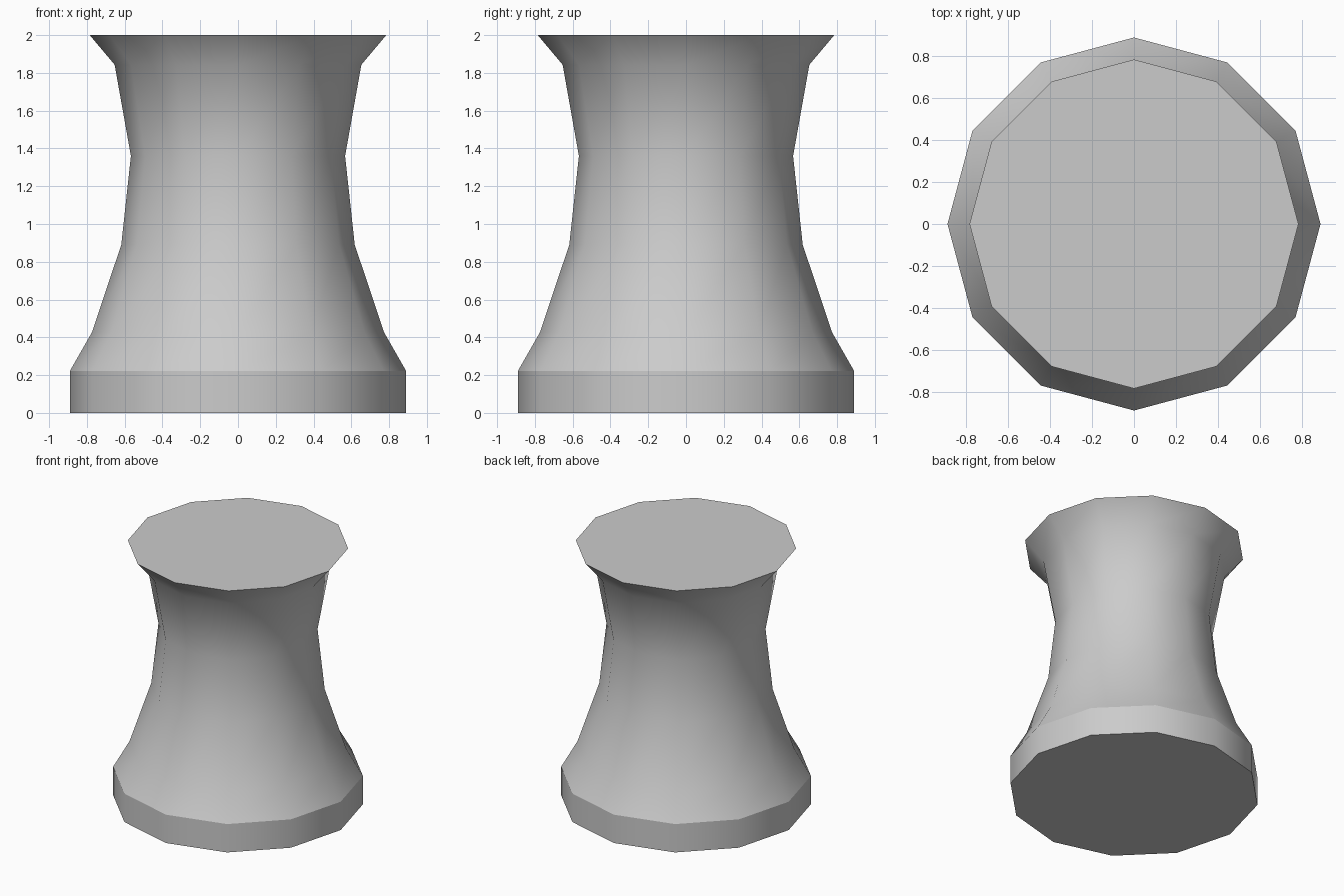
import bpy, bmesh
from math import cos, sin, tau

if "Cube" in bpy.data.objects:
    bpy.data.objects.remove(bpy.data.objects["Cube"])

SIDES = 12
# Lathe profile from the base up: (radius, height)
PROFILE = [(0.89, 0), (0.89, 0.222), (0.773, 0.427), (0.618, 0.89),
           (0.567, 1.36), (0.653, 1.843), (0.785, 2.0)]
SHARP_RINGS = (0, 1, len(PROFILE) - 1)

# Waisted pedestal body
bm = bmesh.new()
rings = [[bm.verts.new((r * cos(tau * i / SIDES), r * sin(tau * i / SIDES), z))
          for i in range(SIDES)] for r, z in PROFILE]
for low, high in zip(rings, rings[1:]):
    for i in range(SIDES):
        j = (i + 1) % SIDES
        bm.faces.new((low[i], low[j], high[j], high[i])).smooth = True

# Flat bottom and top
bm.faces.new(rings[0][::-1])
bm.faces.new(rings[-1])

# Crisp edges around the caps and the base band
for k in SHARP_RINGS:
    for i in range(SIDES):
        bm.edges.get((rings[k][i], rings[k][(i + 1) % SIDES])).smooth = False

mesh = bpy.data.meshes.new("pedestal")
bm.to_mesh(mesh)
bm.free()
bpy.context.collection.objects.link(bpy.data.objects.new("pedestal", mesh))
